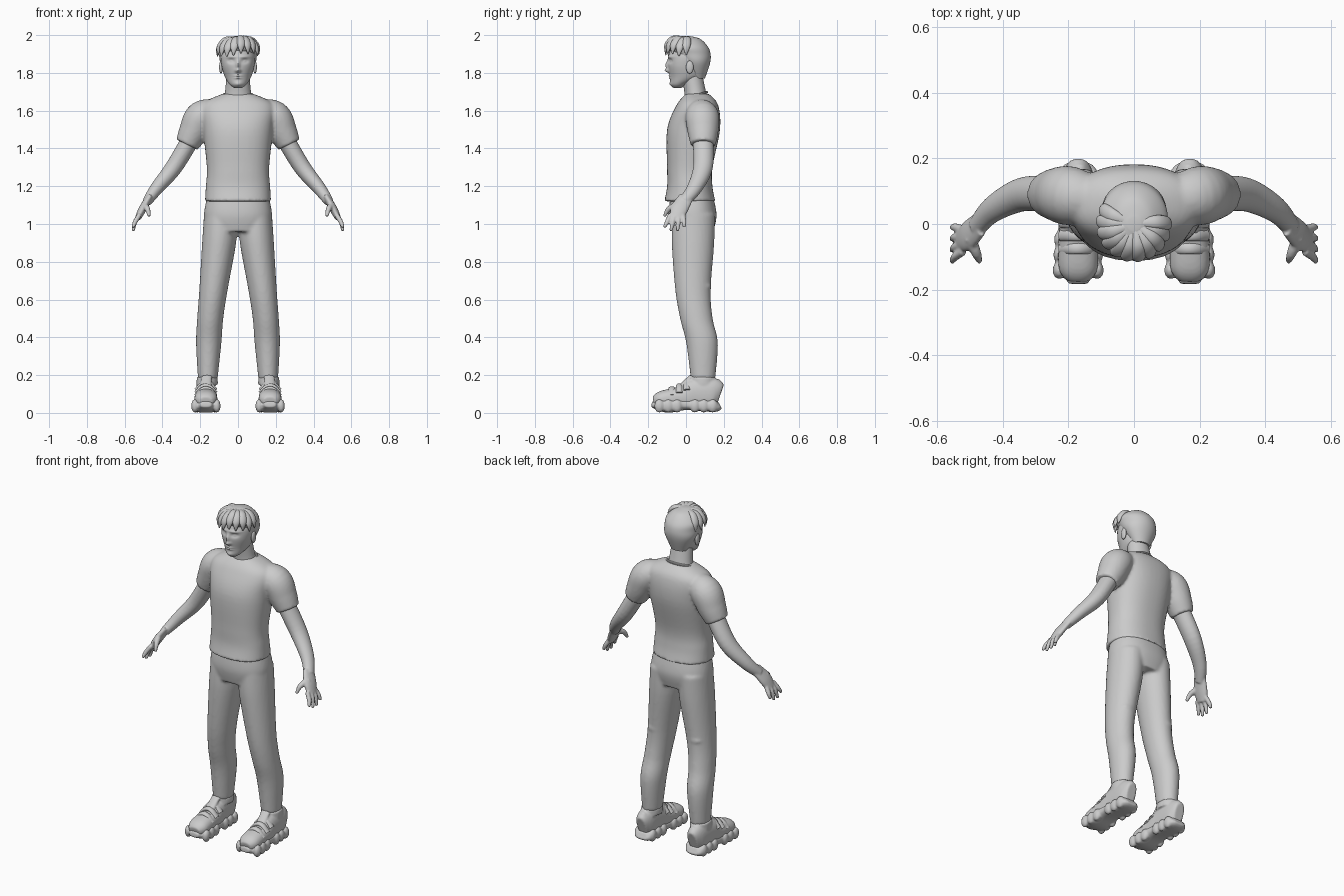
import bpy, bmesh, math, random
from mathutils import Vector, Matrix

if "Cube" in bpy.data.objects:
    bpy.data.objects.remove(bpy.data.objects["Cube"])
random.seed(4)

# One plain colour for the whole figure
GREY = (0.6, 0.6, 0.6, 1)
clay = bpy.data.materials.new("plain_grey")
clay.use_nodes = True
clay.diffuse_color = GREY
clay.node_tree.nodes["Principled BSDF"].inputs["Base Color"].default_value = GREY

BACKWARD = Vector((0, 1, 0))
UPWARD = Vector((0, 0, 1))
SIDES = {"left": 1, "right": -1}


def spline(keys, steps):
    """Smooth curve through the keys, each holding a centre and two radii."""
    last = len(keys) - 1
    points = []
    for i in range(last):
        before, start, end, after = (keys[min(max(j, 0), last)] for j in range(i - 1, i + 3))
        for step in range(steps):
            t = step / steps
            points.append([q + t / 2 * (r - p + t * (2 * p - 5 * q + 4 * r - s
                           + t * (3 * (q - r) + s - p)))
                           for p, q, r, s in zip(before, start, end, after)])
    return points + [list(keys[last])]


def loft(bm, keys, side=1, ratio=1.0, up=BACKWARD, level=False, n=32, steps=6, square=2.0):
    """Closed tube through (x, y, z, radius) keys; ratio sets the second radius if not given."""
    full = [(k[0] * side, *k[1:4], k[4] if len(k) > 4 else k[3] * ratio) for k in keys]
    points = spline(full, steps)
    centres = [Vector(p[:3]) for p in points]
    rings = []
    for i, centre in enumerate(centres):
        tangent = UPWARD
        if not level:
            tangent = (centres[min(i + 1, len(centres) - 1)] - centres[max(i - 1, 0)]).normalized()
        v = (up - tangent * up.dot(tangent)).normalized()
        u = v.cross(tangent)
        ring = []
        for j in range(n):
            angle = math.tau * j / n
            c, s = math.cos(angle), math.sin(angle)
            c = math.copysign(abs(c) ** (2 / square), c)
            s = math.copysign(abs(s) ** (2 / square), s)
            ring.append(bm.verts.new(centre + u * c * points[i][3] + v * s * points[i][4]))
        rings.append(ring)
    for lower, upper in zip(rings, rings[1:]):
        for j in range(n):
            k = (j + 1) % n
            bm.faces.new((lower[j], lower[k], upper[k], upper[j]))
    bm.faces.new(rings[0])
    bm.faces.new(rings[-1])


def column(bm, keys, **options):
    """Upright loft on the centre line through (y, z, half width, half depth) keys."""
    loft(bm, [(0, *key) for key in keys], level=True, **options)


def blob(bm, centre, radii, side):
    """Ellipsoid."""
    x, y, z = centre
    place = Matrix.Translation((x * side, y, z)) @ Matrix.Diagonal((*radii, 1))
    bmesh.ops.create_uvsphere(bm, u_segments=20, v_segments=12, radius=1, matrix=place)


def finish(bm, name, voxel=0):
    """Make the object; a voxel size fuses overlapping volumes into one skin."""
    bmesh.ops.recalc_face_normals(bm, faces=bm.faces)
    mesh = bpy.data.meshes.new(name)
    bm.to_mesh(mesh)
    bm.free()
    mesh.materials.append(clay)
    mesh.polygons.foreach_set("use_smooth", [True] * len(mesh.polygons))
    mesh.set_sharp_from_angle(angle=math.radians(50))
    obj = bpy.data.objects.new(name, mesh)
    bpy.context.collection.objects.link(obj)
    if voxel:
        fuse = obj.modifiers.new("fuse", "REMESH")
        fuse.mode = "VOXEL"
        fuse.voxel_size = voxel
        fuse.use_smooth_shade = True
        soften = obj.modifiers.new("soften", "SMOOTH")
        soften.iterations = 4


# T-shirt: torso and two short sleeves fused together
shirt = bmesh.new()
column(shirt, [(.02, 1.12, .175, .135), (.02, 1.2, .17, .12), (.02, 1.3, .165, .12),
               (.04, 1.5, .185, .14), (.06, 1.63, .19, .11), (.06, 1.69, .08, .06)],
       n=48, square=2.3)
for side in SIDES.values():
    loft(shirt, [(.1, .07, 1.6, .06), (.19, .085, 1.57, .085),
                 (.235, .09, 1.49, .078), (.27, .09, 1.42, .063)], side, ratio=1.05)
finish(shirt, "t_shirt", voxel=.009)

# Ribbed neckline, higher at the back
bpy.ops.mesh.primitive_torus_add(major_radius=.08, minor_radius=.007, major_segments=40,
                                 minor_segments=8, location=(0, .05, 1.678),
                                 rotation=(math.radians(18), 0, 0))
neckline = bpy.context.object
neckline.name = "neckline"
neckline.scale.y = .8
neckline.data.materials.append(clay)
bpy.ops.object.shade_smooth_by_angle()

# Trousers: hips and two legs fused together, with soft folds behind knee and calf
trousers = bmesh.new()
column(trousers, [(.03, 1.16, .16, .11), (.035, 1.05, .18, .127), (.035, .96, .165, .11)],
       n=48, square=2.3)
for side in SIDES.values():
    loft(trousers, [(.09, .04, 1.05, .09), (.1, .037, .9, .09), (.13, .037, .65, .075),
                    (.147, .055, .5, .069), (.155, .085, .37, .067), (.16, .09, .18, .052)],
         side, ratio=1.25, level=True)
    blob(trousers, (.135, .09, .67), (.05, .045, .03), side)
    blob(trousers, (.155, .125, .36), (.045, .045, .04), side)
finish(trousers, "trousers", voxel=.009)

# Bare arms, each with a flat palm, four fanned fingers and a thumb
for label, side in SIDES.items():
    arm = bmesh.new()
    loft(arm, [(.25, .09, 1.45, .048), (.34, .09, 1.3, .045),
               (.43, .045, 1.19, .035), (.48, -.01, 1.12, .026)], side, ratio=1.15)
    loft(arm, [(.47, 0, 1.14, .018), (.505, -.035, 1.08, .021), (.53, -.05, 1.03, .016)],
         side, ratio=2.2)
    for finger in range(4):
        fan = finger - 1.5
        loft(arm, [(.52, -.05 + fan * .022, 1.05, .013),
                   (.545, -.055 + fan * .03, 1.01, .0125),
                   (.555, -.063 + fan * .035, .96 + fan * fan * .01, .008)], side, n=14)
    loft(arm, [(.5, -.04, 1.1, .019), (.48, -.09, 1.08, .015), (.47, -.115, 1.04, .008)],
         side, n=14)
    finish(arm, label + "_arm", voxel=.005)

# Neck
neck = bmesh.new()
column(neck, [(.06, 1.62, .09, .07), (.05, 1.69, .07, .058), (.03, 1.8, .06, .055)])
finish(neck, "neck")

# Head, with the face pushed in and out: centre x, z, width, height, depth
FEATURES = {
    "eye_socket": (.036, 1.863, .018, .011, -.012),
    "eyeball": (.036, 1.862, .01, .006, .006),
    "brow": (.035, 1.885, .03, .007, .006),
    "nose_bridge": (0, 1.84, .01, .025, .014),
    "nose_tip": (0, 1.812, .014, .01, .018),
    "upper_lip": (0, 1.785, .02, .004, .007),
    "lower_lip": (0, 1.773, .018, .005, .006),
    "chin": (0, 1.74, .02, .013, .007),
}
head = bmesh.new()
column(head, [(-.045, 1.72, .02, .02), (-.035, 1.74, .045, .045), (0, 1.78, .07, .085),
              (0, 1.84, .087, .095), (.01, 1.9, .09, .1), (.015, 1.96, .065, .08),
              (.02, 1.98, .03, .04)], n=128, steps=14)
for vert in head.verts:
    if vert.co.y < 0:
        x, z = abs(vert.co.x), vert.co.z
        vert.co.y -= sum(depth * math.exp(-((x - cx) / width) ** 2 - ((z - cz) / height) ** 2)
                         for cx, cz, width, height, depth in FEATURES.values())
finish(head, "head")

for label, side in SIDES.items():
    ear = bmesh.new()
    blob(ear, (.09, .02, 1.83), (.01, .02, .035), side)
    finish(ear, label + "_ear")

# Hair: smooth cap over the back and crown
cap = bmesh.new()
column(cap, [(.06, 1.77, .05, .04), (.05, 1.85, .092, .077), (.03, 1.9, .1, .1),
             (.01, 1.94, .1, .105), (.005, 1.98, .06, .07), (0, 1.995, .02, .02)], n=48)
finish(cap, "hair_cap")

# Locks fan out from the crown and sweep round to one side at the tips
locks = bmesh.new()
for i in range(-5, 6):
    angle = i * .36
    drop = random.uniform(-.012, .012)
    outward = Vector((math.sin(angle), -math.cos(angle), 0))
    keys = []
    for reach, z, width in ((.02, 1.985, .012), (.07, 1.978, .021),
                            (.103, 1.94, .02), (.11, 1.895, .003)):
        turn = angle - reach * 2
        keys.append((math.sin(turn) * reach, -math.cos(turn) * reach,
                     z + drop * reach * 8, width))
    loft(locks, keys, ratio=.6, up=outward + UPWARD, n=14)
finish(locks, "hair_locks")

# Chunky shoes
for label, side in SIDES.items():
    # Sole with rounded lugs along both edges and a gap at the arch
    sole = bmesh.new()
    loft(sole, [(.17, .18, .042, .035), (.17, .15, .035, .06), (.17, 0, .045, .06),
                (.17, -.1, .036, .07), (.17, -.182, .045, .03)],
         side, ratio=.5, up=UPWARD, square=2.8)
    for lug in (-3, -2, -1, 1, 2, 3):
        for edge in (-1, 1):
            reach = .052 - lug * .002
            blob(sole, (.17 + edge * reach, lug * .047, .037), (.02, .027, .036), side)
    finish(sole, label + "_sole", voxel=.006)

    # Upper with ankle collar, tongue and heel tab
    upper = bmesh.new()
    profile = ((-.172, .06, .035, .025), (-.13, .068, .06, .048), (-.01, .08, .058, .065),
               (.04, .095, .055, .085), (.14, .1, .05, .085), (.18, .09, .03, .06))
    loft(upper, [(.17, *key) for key in profile], side, up=UPWARD, square=2.3)
    loft(upper, [(.163, .09, .15, .057), (.163, .09, .19, .055)], side, ratio=1.2, level=True)
    loft(upper, [(.17, -.04, .13, .028), (.165, .03, .195, .028)],
         side, ratio=.4, up=UPWARD, n=16)
    blob(upper, (.166, .172, .15), (.025, .016, .03), side)
    finish(upper, label + "_shoe_upper", voxel=.006)

    # Straps arching over the instep
    straps = bmesh.new()
    for strap in range(3):
        y, top = -.075 + strap * .04, .13 + strap * .015
        loft(straps, [(.17 + t * .026, y, top - t * t * .01, .011) for t in range(-2, 3)],
             side, ratio=1.6, n=14)
    finish(straps, label + "_shoe_straps")
